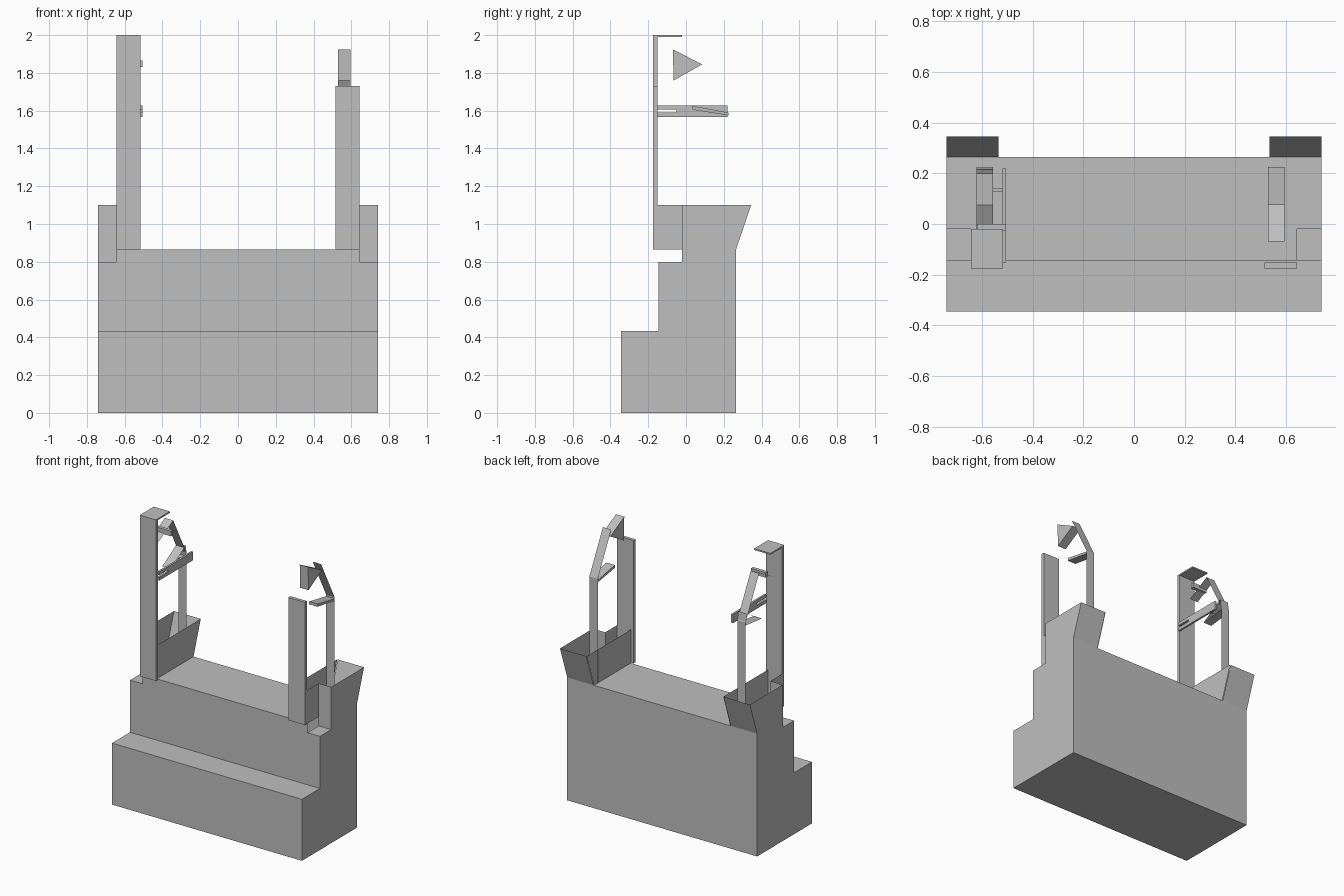
import bpy

if "Cube" in bpy.data.objects:
    bpy.data.objects.remove(bpy.data.objects["Cube"], do_unlink=True)

GREY = (0.52, 0.52, 0.52, 1)
mat = bpy.data.materials.new("plain grey")
mat.use_nodes = True
mat.diffuse_color = GREY
mat.node_tree.nodes["Principled BSDF"].inputs["Base Color"].default_value = GREY


def make(name, verts, faces):
    mesh = bpy.data.meshes.new(name)
    mesh.from_pydata(verts, [], faces)
    mesh.materials.append(mat)
    ob = bpy.data.objects.new(name, mesh)
    bpy.context.collection.objects.link(ob)
    return ob


def sheet(name, path, x0, x1):
    """Open surface: a (y, z) path swept along x."""
    verts = [(x, y, z) for y, z in path for x in (x0, x1)]
    faces = [(2 * i, 2 * i + 1, 2 * i + 3, 2 * i + 2) for i in range(len(path) - 1)]
    return make(name, verts, faces)


def panel(name, outline, x, side):
    """Flat (y, z) outline at one x, facing the given side."""
    pts = outline if side > 0 else outline[::-1]
    return make(name, [(x, y, z) for y, z in pts], [tuple(range(len(pts)))])


def prism(name, outline, x0, x1):
    """Closed solid: counterclockwise (y, z) outline swept along x."""
    n = len(outline)
    verts = [(x, y, z) for x in (x0, x1) for y, z in outline]
    faces = [tuple(reversed(range(n))), tuple(range(n, 2 * n))]
    faces += [(i, (i + 1) % n, n + (i + 1) % n, n + i) for i in range(n)]
    return make(name, verts, faces)


def box(name, x0, x1, y0, y1, z0, z1):
    return prism(name, [(y0, z0), (y1, z0), (y1, z1), (y0, z1)], x0, x1)


# Stepped body: back, underside and front steps
W, DECK, RIM, LEDGE, STEP = 0.74, 0.865, 1.1, 0.8, 0.433
FRONT, MID, BACK, LIP, BAY = -0.345, -0.145, 0.265, 0.345, -0.02
POST = 0.643
sheet("body_shell", [(BACK, DECK), (BACK, 0), (FRONT, 0), (FRONT, STEP),
                     (MID, STEP), (MID, LEDGE)], -W, W)
sheet("deck", [(MID, LEDGE), (MID, DECK), (BACK, DECK)], -POST, POST)

# Flared open bays at both ends
side_outline = [(FRONT, 0), (BACK, 0), (BACK, DECK), (LIP, RIM), (BAY, RIM),
                (BAY, LEDGE), (MID, LEDGE), (MID, STEP), (FRONT, STEP)]
cheek_outline = [(-0.15, DECK), (BACK, DECK), (LIP, RIM), (-0.15, RIM)]
post_cheek = [(-0.175, DECK), (BAY, DECK), (BAY, RIM), (-0.175, RIM)]
for s, label in ((1, "left"), (-1, "right")):
    def span(a, b):
        return sorted((s * a, s * b))
    panel(label + "_end_wall", side_outline, s * W, s)
    panel(label + "_inner_cheek", cheek_outline, s * 0.532, -s)
    panel(label + "_post_cheek", post_cheek, s * POST, s)
    sheet(label + "_flared_back", [(LIP, RIM), (BACK, DECK)], *span(0.535, W))
    sheet(label + "_bay_front", [(MID, LEDGE), (BAY, LEDGE), (BAY, RIM)], *span(POST, W))
    sheet(label + "_bay_floor", [(BAY, DECK), (BACK, DECK)], *span(POST, W))

# Posts and the cap on the tall one
box("tall_post", -POST, -0.517, -0.175, -0.152, DECK, 2.0)
box("tall_post_cap", -POST, -0.517, -0.152, -0.02, 1.99, 2.0)
box("short_post", 0.515, POST, -0.175, -0.152, DECK, 1.73)

# Thin straps rising from the bays and bending forward
strap = [(0.075, 1.89), (0.225, 1.6), (0.225, DECK)]
sheet("right_strap", strap, -0.622, -0.557)
sheet("left_strap", strap, 0.53, 0.595)
sheet("right_strap_fold", [(0.075, 1.89), (-0.093, 1.8)], -0.622, -0.557)
sheet("right_strap_guide", [(0.045, 1.56), (0.215, 1.66), (0.225, 1.58), (0.045, 1.56)],
      -0.622, -0.557)

# Wedge and guide plate on the short side
prism("wedge_block", [(-0.065, 1.76), (0.085, 1.845), (-0.07, 1.925)], 0.53, 0.595)
prism("left_strap_guide", [(0.035, 1.605), (0.225, 1.575), (0.225, 1.59), (0.035, 1.625)],
      0.53, 0.595)

# Slotted arm with its pins on the tall side
AX = (-0.52, -0.506)
box("arm_upper_rail", *AX, -0.152, -0.05, 1.605, 1.628)
box("arm_lower_rail", *AX, -0.152, -0.05, 1.567, 1.59)
box("arm_bar", *AX, -0.05, 0.22, 1.567, 1.628)
box("arm_pin", -0.557, -0.52, 0.128, 0.142, 1.59, 1.605)
box("upper_rod", -0.62, -0.506, -0.025, 0.0, 1.83, 1.865)
